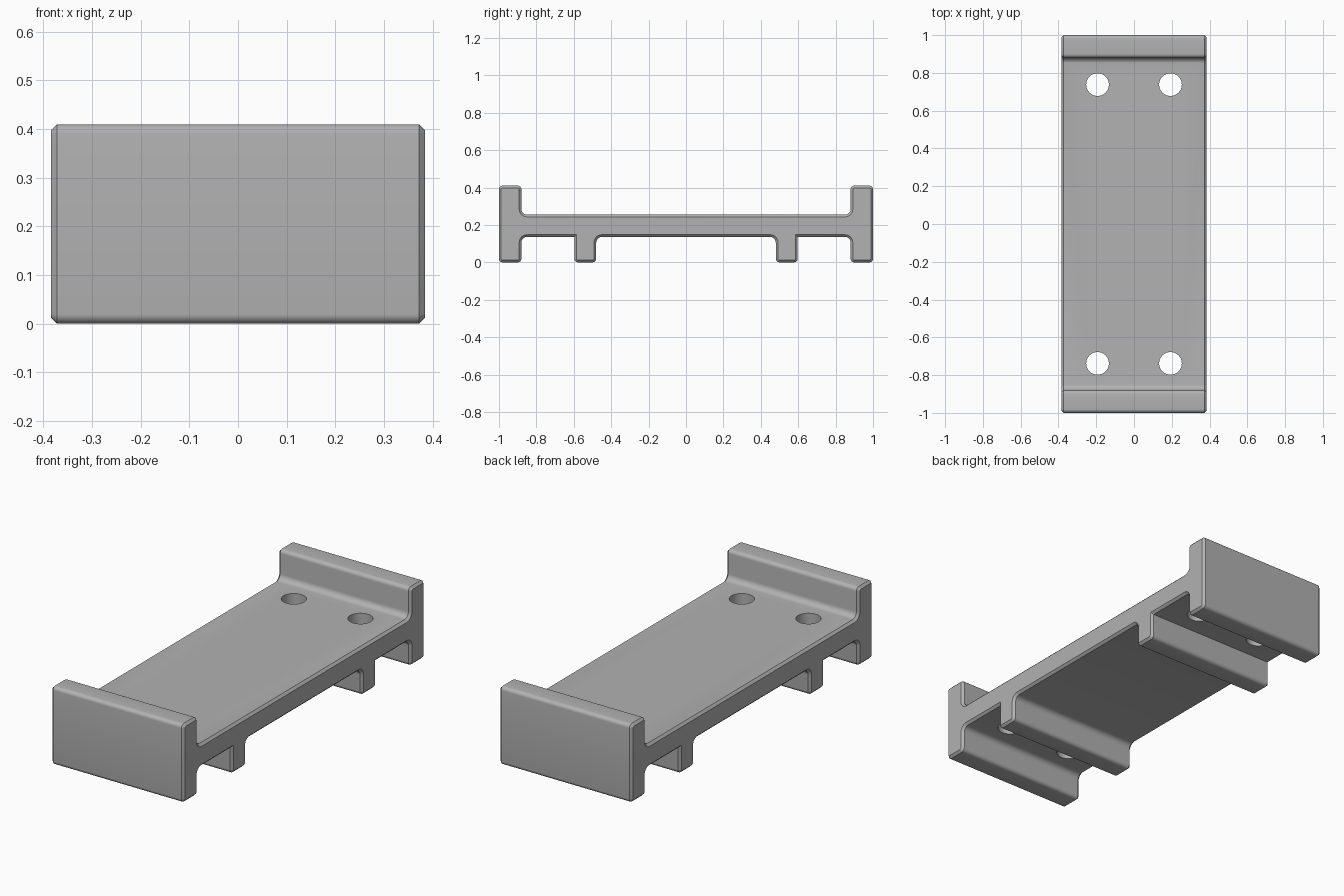
import bpy, bmesh
from math import sin, cos, pi
from mathutils import Vector

cube = bpy.data.objects.get("Cube")
if cube:
    bpy.data.objects.remove(cube)

HALF_WIDTH, CHAMFER, STEPS = 0.384, 0.012, 6

grey = bpy.data.materials.new("plain grey")
grey.use_nodes = True
colour = (0.445, 0.445, 0.445, 1)
grey.diffuse_color = colour
grey.node_tree.nodes["Principled BSDF"].inputs["Base Color"].default_value = colour

# Half of the side profile, counter-clockwise: (y, z, corner radius)
half = [(0.48, 0.136, 0.03), (0.48, 0, 0.02), (0.597, 0, 0.02), (0.597, 0.136, 0.002),
        (0.88, 0.136, 0.03), (0.88, 0, 0.02), (1, 0, 0.02), (1, 0.41, 0.02),
        (0.88, 0.41, 0.02), (0.88, 0.255, 0.03)]
corners = half + [(-y, z, r) for y, z, r in reversed(half)]


def rounded_profile(inset):
    """Side outline moved inward, with every corner turned into an arc."""
    points = []
    for i, (y, z, r) in enumerate(corners):
        p = Vector((y, z))
        a = (p - Vector(corners[i - 1][:2])).normalized()
        b = (Vector(corners[(i + 1) % len(corners)][:2]) - p).normalized()
        convex = a.x * b.y - a.y * b.x > 0
        r = r - inset if convex else r + inset * (r > 0.01)
        p = p + inset * Vector((-a.y - b.y, a.x + b.x))
        centre = p + r * (b - a)
        for k in range(STEPS + 1):
            t = k / STEPS * pi / 2
            points.append(centre - r * b * cos(t) + r * a * sin(t))
    return points


# Bracket body: profile swept across the width, with chamfered ends
bm = bmesh.new()
sections = [(-HALF_WIDTH, CHAMFER), (-HALF_WIDTH + CHAMFER, 0),
            (HALF_WIDTH - CHAMFER, 0), (HALF_WIDTH, CHAMFER)]
rings = [[bm.verts.new((x, p.x, p.y)) for p in rounded_profile(d)] for x, d in sections]
for low, high in zip(rings, rings[1:]):
    for i in range(len(low)):
        bm.faces.new((low[i - 1], low[i], high[i], high[i - 1]))
bm.faces.new(rings[0])
bm.faces.new(rings[-1])
bmesh.ops.recalc_face_normals(bm, faces=bm.faces)
mesh = bpy.data.meshes.new("bracket_body")
bm.to_mesh(mesh)
bm.free()
body = bpy.data.objects.new("bracket_body", mesh)
bpy.context.collection.objects.link(body)
mesh.materials.append(grey)

# Four screw holes
bm = bmesh.new()
for x in (-0.193, 0.193):
    for y in (-0.738, 0.738):
        made = bmesh.ops.create_cone(bm, cap_ends=True, segments=40, radius1=0.06,
                                     radius2=0.06, depth=0.5)
        bmesh.ops.translate(bm, verts=made["verts"], vec=(x, y, 0.2))
cut_mesh = bpy.data.meshes.new("hole_cutter")
bm.to_mesh(cut_mesh)
bm.free()
cut_mesh.materials.append(grey)
cutter = bpy.data.objects.new("hole_cutter", cut_mesh)
bpy.context.collection.objects.link(cutter)
cutter.hide_render = True

holes = body.modifiers.new("screw_holes", 'BOOLEAN')
holes.operation, holes.solver, holes.object = 'DIFFERENCE', 'EXACT', cutter
bpy.ops.object.select_all(action='DESELECT')
body.select_set(True)
bpy.context.view_layer.objects.active = body
bpy.ops.object.modifier_apply(modifier=holes.name)
bpy.data.objects.remove(cutter)
bpy.ops.object.shade_smooth_by_angle(angle=pi / 6)
